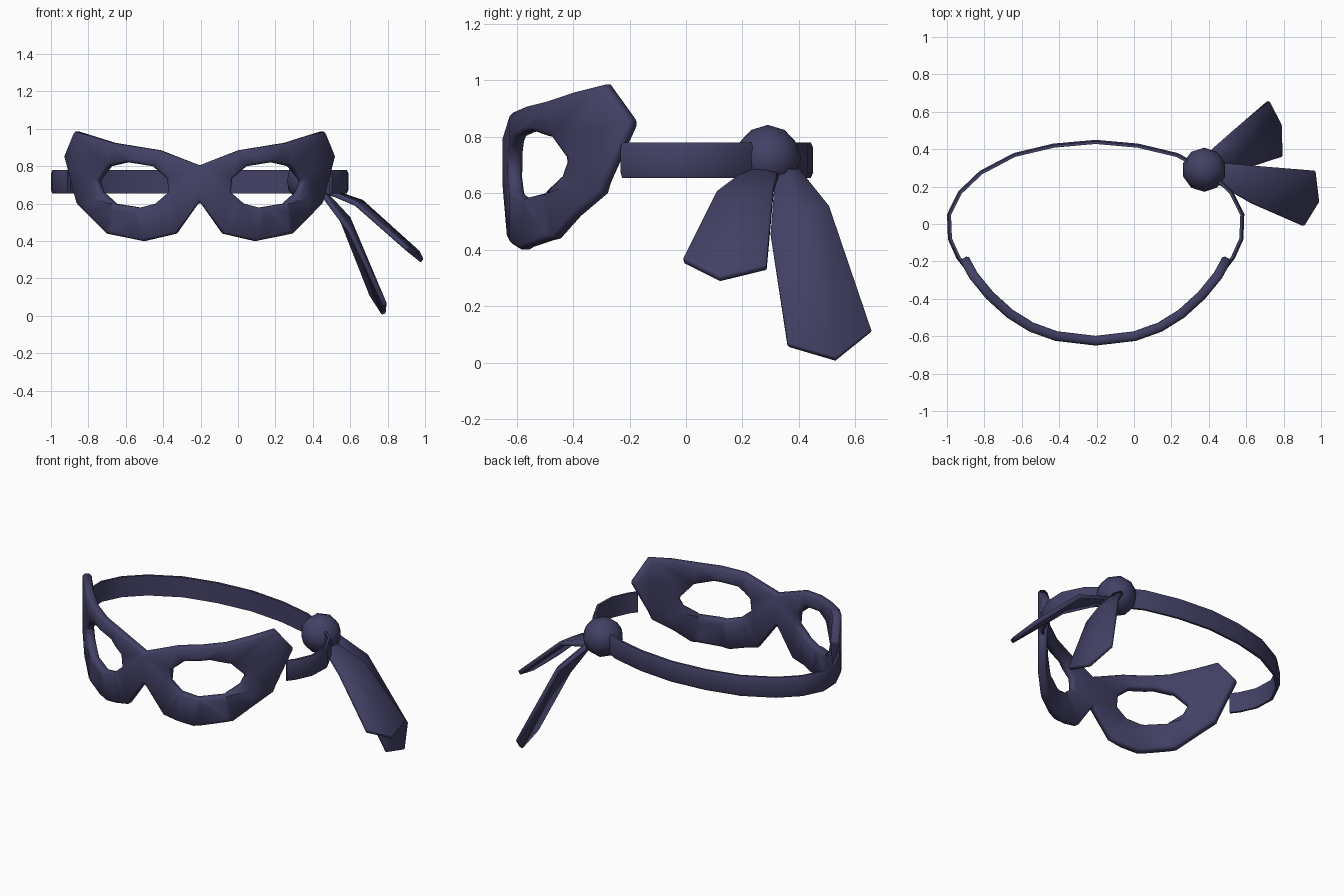
import bpy, bmesh
from math import radians
from mathutils import Vector

if "Cube" in bpy.data.objects:
    bpy.data.objects.remove(bpy.data.objects["Cube"], do_unlink=True)

CENTRE = -0.205  # middle of the mask and band

cloth = bpy.data.materials.new("dusky indigo cloth")
cloth.use_nodes = True
COLOUR = (0.055, 0.052, 0.13, 1)
cloth.diffuse_color = COLOUR
cloth.node_tree.nodes["Principled BSDF"].inputs["Base Color"].default_value = COLOUR


def finish(name, bm, x=0.0):
    mesh = bpy.data.meshes.new(name)
    bm.to_mesh(mesh)
    bm.free()
    mesh.materials.append(cloth)
    obj = bpy.data.objects.new(name, mesh)
    bpy.context.collection.objects.link(obj)
    obj.location.x = x
    bpy.ops.object.select_all(action="DESELECT")
    obj.select_set(True)
    bpy.context.view_layer.objects.active = obj
    return obj


def smooth(angle):
    bpy.ops.object.shade_smooth_by_angle(angle=radians(angle))


def thicken(obj, thickness, offset, bevel):
    solid = obj.modifiers.new("thickness", "SOLIDIFY")
    solid.thickness, solid.offset = thickness, offset
    edge = obj.modifiers.new("soft rim", "BEVEL")
    edge.width, edge.segments = bevel, 1
    edge.limit_method, edge.angle_limit = "ANGLE", radians(65)
    edge.use_clamp_overlap = False


# Mask: half outline with an eye hole, bent round the face and mirrored
outline = [(0, .805), (.215, .885), (.475, .925), (.675, .985), (.73, .85),
           (.665, .6), (.505, .44), (.305, .4), (.125, .44), (0, .61)]
eye = [(.168, .66), (.175, .735), (.255, .8), (.395, .822), (.495, .8),
       (.558, .72), (.535, .66), (.465, .6), (.325, .578), (.24, .6)]
bend = [(0, -.65), (.215, -.625), (.355, -.575), (.475, -.5),
        (.585, -.4), (.675, -.29), (.735, -.18)]


def bent_y(x):
    for (x0, y0), (x1, y1) in zip(bend, bend[1:]):
        if x <= x1 + 1e-5:
            return y0 + (y1 - y0) * (x - x0) / (x1 - x0)
    return bend[-1][1]


bm = bmesh.new()
for loop in (outline, eye):
    verts = [bm.verts.new((x, 0, z)) for x, z in loop]
    for a, b in zip(verts, verts[1:] + verts[:1]):
        bm.edges.new((a, b))
bmesh.ops.triangle_fill(bm, edges=bm.edges[:], use_beauty=True)
for x, _ in bend[1:-1]:
    bmesh.ops.bisect_plane(bm, geom=bm.verts[:] + bm.edges[:] + bm.faces[:],
                           plane_co=(x, 0, 0), plane_no=(1, 0, 0), dist=1e-4)
for v in bm.verts:
    v.co.y = bent_y(v.co.x)
bm.normal_update()
for f in bm.faces:
    if f.normal.y > 0:
        f.normal_flip()
mask = finish("eye_mask", bm, CENTRE)
mirror = mask.modifiers.new("other half", "MIRROR")
mirror.use_clip = True
thicken(mask, .052, -1, .012)
smooth(30)

# Band: thin strap with a chamfered outer face, swept round the back
half = [(.7, -.225), (.735, -.18), (.78, -.08), (.785, .05), (.725, .17),
        (.615, .275), (.435, .37), (.225, .42), (0, .44)]
path = [Vector((x, y, 0)) for x, y in half]
path += [Vector((-p.x, p.y, 0)) for p in reversed(path[:-1])]
section = [(-.012, -.063), (.002, -.063), (.01, -.045),
           (.01, .045), (.002, .063), (-.012, .063)]
bm = bmesh.new()
rings = []
for i, p in enumerate(path):
    along = path[min(i + 1, len(path) - 1)] - path[max(i - 1, 0)]
    out = Vector((along.y, -along.x, 0)).normalized()
    rings.append([bm.verts.new(p + out * d + Vector((0, 0, .717 + h))) for d, h in section])
for a, b in zip(rings, rings[1:]):
    for k in range(len(section)):
        n = (k + 1) % len(section)
        bm.faces.new((a[k], a[n], b[n], b[k]))
bm.faces.new(rings[0])
bm.faces.new(rings[-1])
bmesh.ops.recalc_face_normals(bm, faces=bm.faces[:])
finish("head_band", bm, CENTRE)
smooth(30)

# Knot
bm = bmesh.new()
bmesh.ops.create_icosphere(bm, subdivisions=2, radius=.118)
knot = finish("knot", bm)
knot.location = (.375, .29, .724)
smooth(50)


# Tails: three-column cloth strips widening to a pointed end
def tail(name, rows):
    bm = bmesh.new()
    grid = [[bm.verts.new(p) for p in row] for row in rows]
    for a, b in zip(grid, grid[1:]):
        for k in range(2):
            bm.faces.new((a[k], a[k + 1], b[k + 1], b[k]))
    bmesh.ops.recalc_face_normals(bm, faces=bm.faces[:])
    obj = finish(name, bm)
    thicken(obj, .026, 0, .005)
    smooth(35)


tail("long_tail", [
    [(.42, .4, .68), (.44, .36, .68), (.43, .32, .68)],
    [(.54, .505, .55), (.59, .41, .52), (.6, .3, .45)],
    [(.715, .655, .11), (.78, .53, .01), (.785, .36, .06)]])
tail("short_tail", [
    [(.42, .23, .69), (.45, .28, .68), (.43, .33, .67)],
    [(.63, .11, .6), (.67, .19, .59), (.66, .31, .61)],
    [(.905, -.01, .36), (.985, .12, .295), (.965, .285, .335)]])
